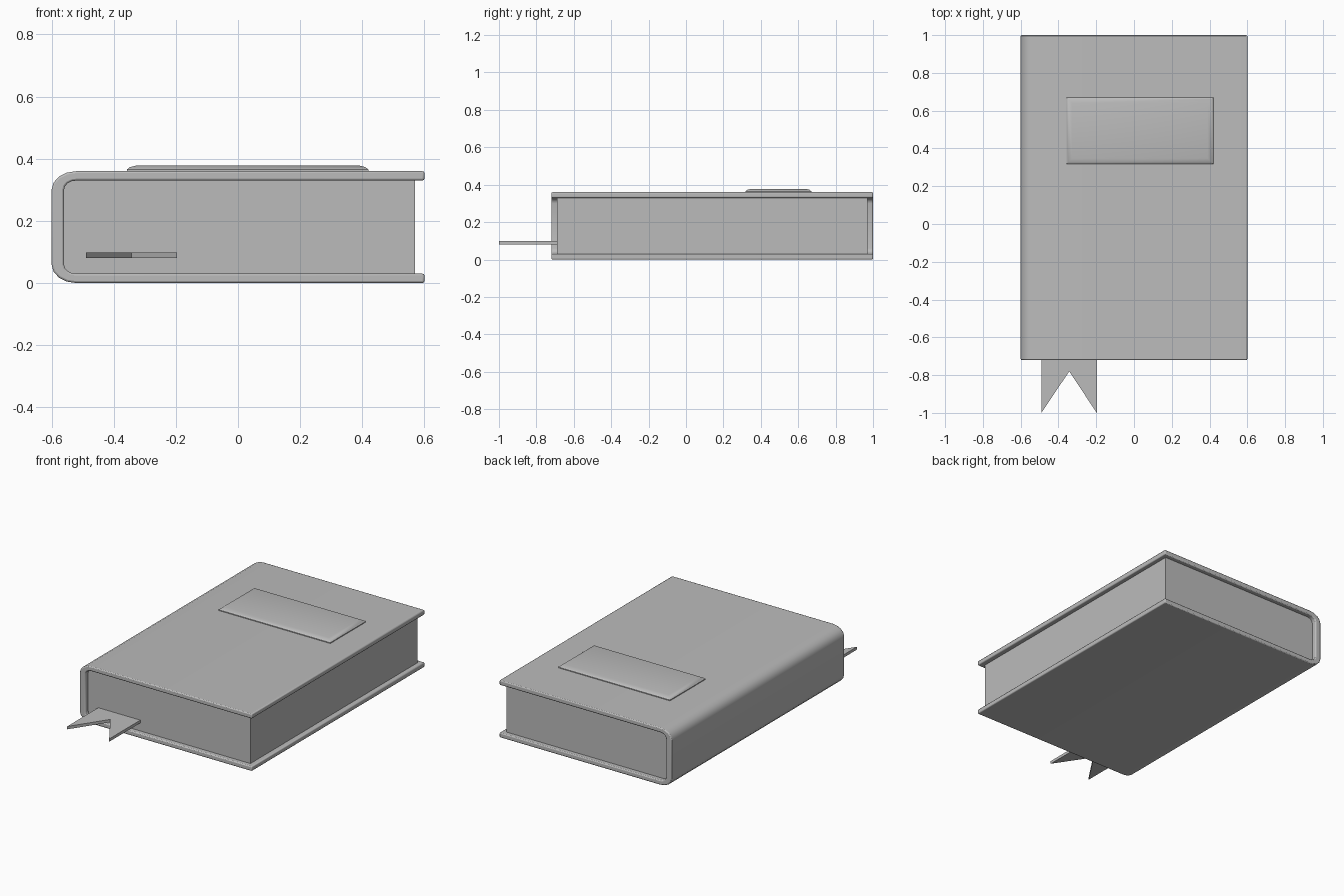
import bpy, bmesh, math
from mathutils import Vector

cube = bpy.data.objects.get("Cube")
if cube:
    bpy.data.objects.remove(cube, do_unlink=True)

grey = bpy.data.materials.new("plain grey")
grey.use_nodes = True
grey.diffuse_color = (0.5, 0.5, 0.5, 1)
grey.node_tree.nodes["Principled BSDF"].inputs["Base Color"].default_value = (0.5, 0.5, 0.5, 1)


def prism(name, outline, extrude):
    """Extrude a closed 3D outline along a vector."""
    bm = bmesh.new()
    face = bm.faces.new([bm.verts.new(p) for p in outline])
    result = bmesh.ops.extrude_face_region(bm, geom=[face])
    moved = [v for v in result["geom"] if isinstance(v, bmesh.types.BMVert)]
    bmesh.ops.translate(bm, verts=moved, vec=Vector(extrude))
    bmesh.ops.recalc_face_normals(bm, faces=bm.faces)
    mesh = bpy.data.meshes.new(name)
    bm.to_mesh(mesh)
    bm.free()
    obj = bpy.data.objects.new(name, mesh)
    bpy.context.collection.objects.link(obj)
    mesh.materials.append(grey)
    return obj


def smooth(obj, angle):
    bpy.ops.object.select_all(action="DESELECT")
    obj.select_set(True)
    bpy.context.view_layer.objects.active = obj
    bpy.ops.object.shade_smooth_by_angle(angle=math.radians(angle))


def spine_curve(x, z_low, z_high, rx, rz, y, steps):
    """Rounded left side, running from the top edge down to the bottom edge."""
    points = []
    for centre_z, start in ((z_high - rz, 90), (z_low + rz, 180)):
        for i in range(steps + 1):
            a = math.radians(start + 90 * i / steps)
            points.append((x + rx + rx * math.cos(a), y, centre_z + rz * math.sin(a)))
    return points


# Wrap-around cover with a rounded spine
front, back = -0.72, 1.0
outer = spine_curve(-0.6, 0, 0.36, 0.08, 0.06, front, 4)
inner = spine_curve(-0.56, 0.03, 0.33, 0.04, 0.03, front, 4)
outline = ([(0.6, front, 0.36)] + outer + [(0.6, front, 0), (0.6, front, 0.03)]
           + inner[::-1] + [(0.6, front, 0.33)])
cover = prism("cover", outline, (0, back - front, 0))
bevel = cover.modifiers.new("soft edges", "BEVEL")
bevel.width = 0.006
bevel.segments = 2
bevel.limit_method = "ANGLE"
bevel.angle_limit = math.radians(60)
smooth(cover, 40)

# Page block, set back from the cover edges
front, back = -0.69, 0.97
pages = prism("pages", [(0.57, front, 0.33)]
              + spine_curve(-0.56, 0.03, 0.33, 0.04, 0.03, front, 4)
              + [(0.57, front, 0.03)], (0, back - front, 0))
smooth(pages, 40)

# Swallow-tailed ribbon bookmark
prism("ribbon_bookmark", [(-0.49, -0.6, 0.08), (-0.49, -1, 0.08), (-0.343, -0.78, 0.08),
                          (-0.197, -1, 0.08), (-0.197, -0.6, 0.08)], (0, 0, 0.018))

# Raised title plate with sloped, rounded borders
plate = prism("title_plate", [(-0.358, 0.318, 0.355), (0.42, 0.318, 0.355),
                              (0.42, 0.67, 0.355), (-0.358, 0.67, 0.355)], (0, 0, 0.01))
bm = bmesh.new()
bm.from_mesh(plate.data)
for inset, rise in ((0.01, 0.008), (0.02, 0.005)):
    top = max(bm.faces, key=lambda f: f.calc_center_median().z)
    bmesh.ops.inset_region(bm, faces=[top], thickness=inset, use_even_offset=True)
    bmesh.ops.translate(bm, verts=top.verts[:], vec=(0, 0, rise))
bm.to_mesh(plate.data)
bm.free()
smooth(plate, 30)
